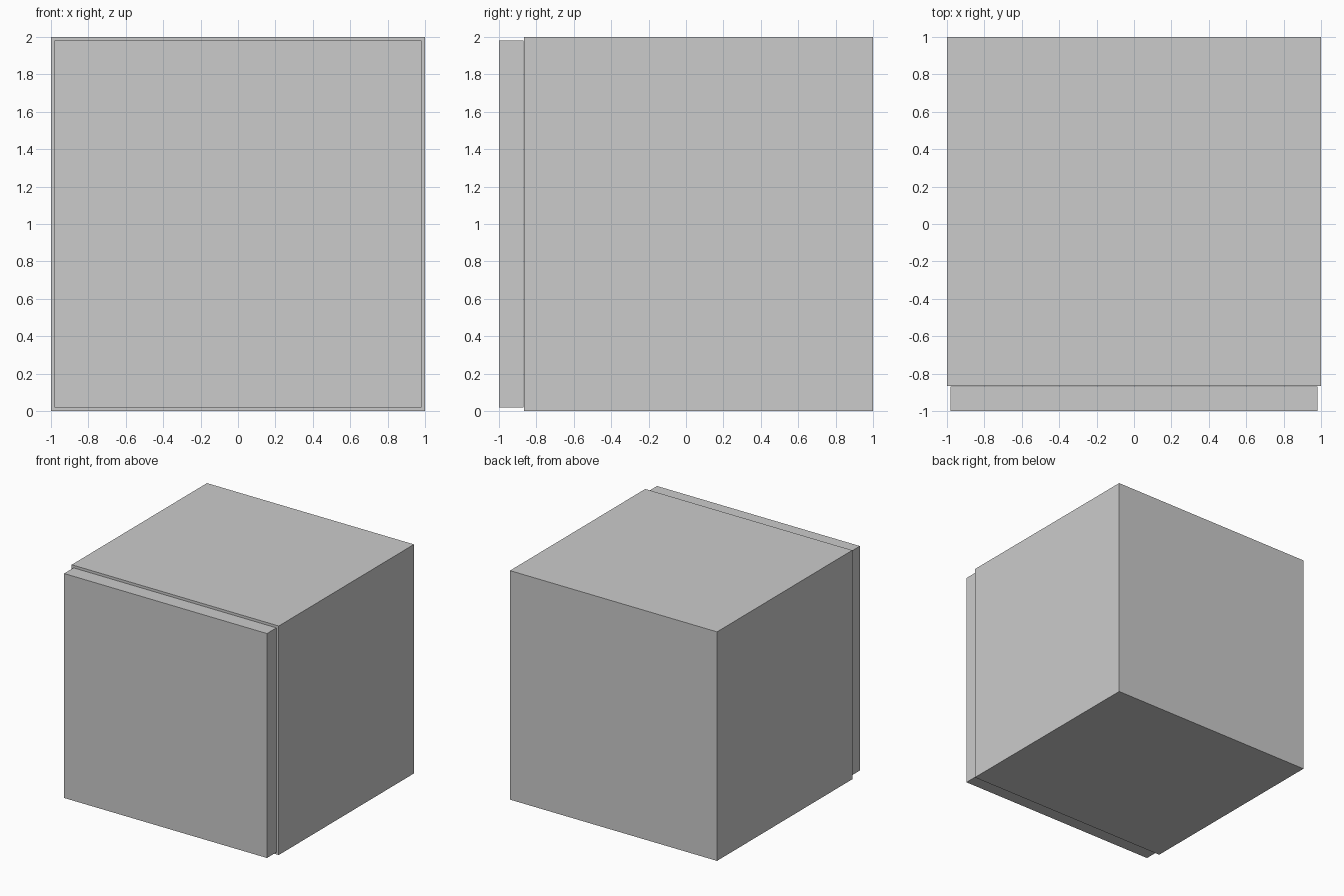
import bpy

if "Cube" in bpy.data.objects:
    bpy.data.objects.remove(bpy.data.objects["Cube"])

FRONT, BACK, TOP = -0.866, 1.0, 2.0   # carcass extents
WALL = 0.12                           # board thickness
INNER = 1.0 - WALL                    # half width between the sides


def extrude_x(name, profile, x0, x1):
    """Extrude a closed (y, z) profile along x."""
    n = len(profile)
    verts = [(x, y, z) for x in (x0, x1) for y, z in profile]
    faces = [tuple(range(n))[::-1], tuple(range(n, 2 * n))]
    faces += [(i, (i + 1) % n, n + (i + 1) % n, n + i) for i in range(n)]
    mesh = bpy.data.meshes.new(name)
    mesh.from_pydata(verts, [], faces)
    obj = bpy.data.objects.new(name, mesh)
    bpy.context.collection.objects.link(obj)
    import bmesh
    bm = bmesh.new()
    bm.from_mesh(mesh)
    bmesh.ops.recalc_face_normals(bm, faces=bm.faces)
    bm.to_mesh(mesh)
    bm.free()
    return obj


def rect(y0, y1, z0, z1):
    return [(y0, z0), (y1, z0), (y1, z1), (y0, z1)]


# Side panels
for name, x0, x1 in (("left_side", -1, -INNER), ("right_side", INNER, 1)):
    extrude_x(name, rect(FRONT, BACK, 0, TOP), x0, x1)

# Bottom, back and top as one C-shaped shell, open at the front
shell = [(FRONT, 0), (BACK, 0), (BACK, TOP), (FRONT, TOP),
         (FRONT, TOP - WALL), (BACK - WALL, TOP - WALL),
         (BACK - WALL, WALL), (FRONT, WALL)]
extrude_x("top_back_bottom", shell, -INNER, INNER)

# Door, slightly smaller than the carcass
extrude_x("door", rect(-1, -0.87, 0.02, 1.98), -0.98, 0.98)
